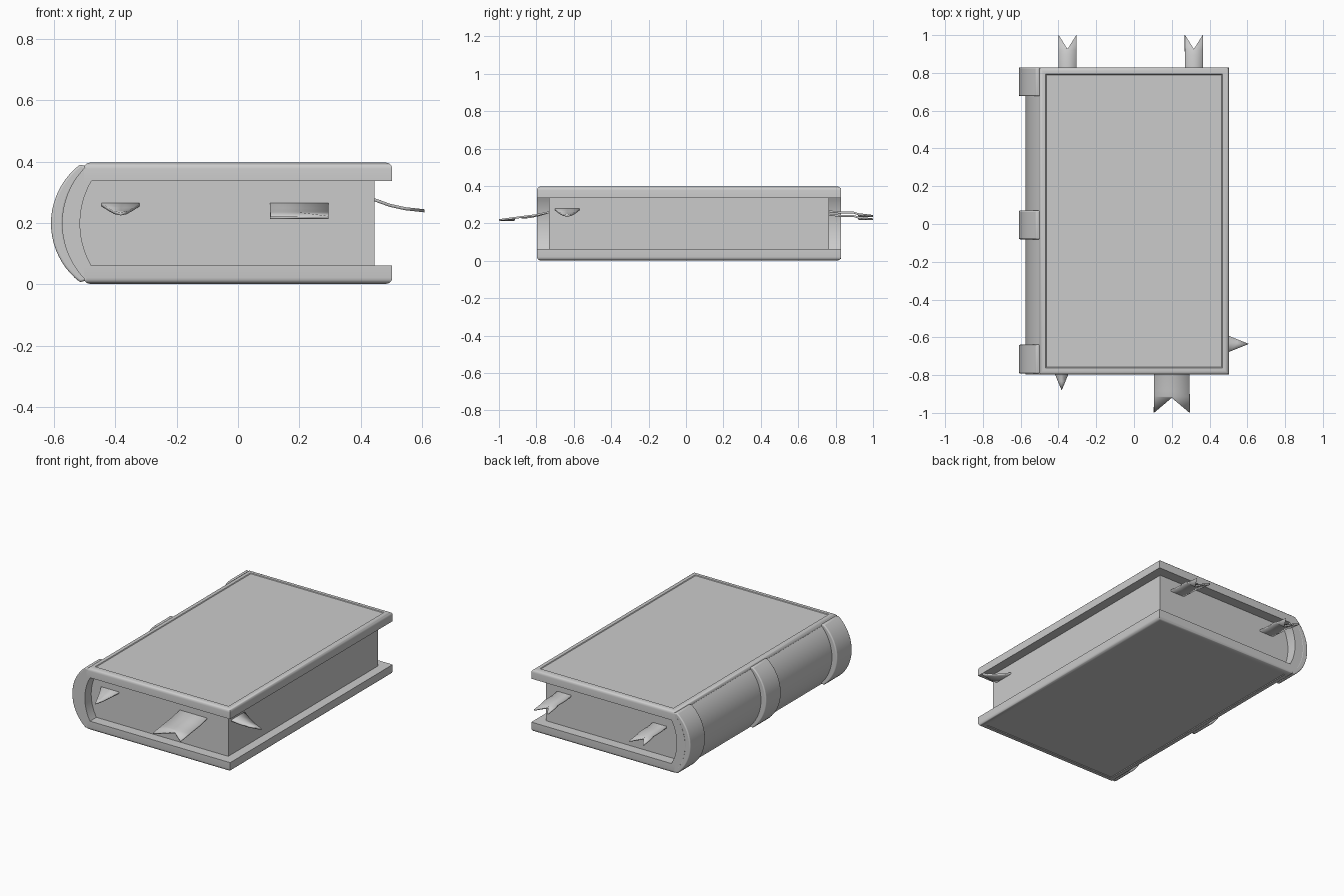
import bpy, bmesh, math
from mathutils import Matrix, Vector

if "Cube" in bpy.data.objects:
    bpy.data.objects.remove(bpy.data.objects["Cube"])

Y0, Y1 = -0.797, 0.829
ZC = 0.199


def finish(name, bm, angle=40):
    bmesh.ops.recalc_face_normals(bm, faces=bm.faces[:])
    me = bpy.data.meshes.new(name)
    bm.to_mesh(me)
    bm.free()
    ob = bpy.data.objects.new(name, me)
    bpy.context.collection.objects.link(ob)
    bpy.context.view_layer.objects.active = ob
    for o in bpy.context.selected_objects:
        o.select_set(False)
    ob.select_set(True)
    bpy.ops.object.shade_smooth_by_angle(angle=math.radians(angle))
    return ob


def arc(x_end, x_apex, half, n=20):
    """Circular arc in xz bulging to -x, listed from bottom to top."""
    sag = x_end - x_apex
    r = (half * half + sag * sag) / (2 * sag)
    a = math.asin(half / r)
    return [(x_apex + r - r * math.cos(t), ZC + r * math.sin(t))
            for t in (-a + 2 * a * i / n for i in range(n + 1))]


def prism(name, profile, y0, y1, bevel=0):
    bm = bmesh.new()
    f = bm.faces.new([bm.verts.new((x, y0, z)) for x, z in profile])
    ext = bmesh.ops.extrude_face_region(bm, geom=[f], use_keep_orig=True)
    for v in ext["geom"]:
        if isinstance(v, bmesh.types.BMVert):
            v.co.y = y1
    ob = finish(name, bm)
    if bevel:
        m = ob.modifiers.new("soft_edges", "BEVEL")
        m.width, m.segments, m.limit_method = bevel, 4, "ANGLE"
        m.angle_limit = math.radians(40)
    return ob


# Covers: slab with rounded outer rim and a shallow sunken panel
def cover(name, z_in, z_out):
    bm = bmesh.new()
    bmesh.ops.create_cube(bm, size=1)
    zm, h = (z_in + z_out) / 2, abs(z_out - z_in)
    for v in bm.verts:
        v.co = (v.co.x * 1.006, v.co.y * (Y1 - Y0) + (Y0 + Y1) / 2, v.co.z * h + zm)
    bm.faces.ensure_lookup_table()
    face = min(bm.faces, key=lambda f: abs(f.calc_center_median().z - z_out))
    bmesh.ops.bevel(bm, geom=list(face.edges), offset=0.02, segments=5,
                    profile=0.5, affect="EDGES")
    bm.normal_update()
    face = max((f for f in bm.faces if abs(f.calc_center_median().z - z_out) < 1e-4),
               key=lambda f: f.calc_area())
    bmesh.ops.inset_region(bm, faces=[face], thickness=0.022, depth=0)
    bmesh.ops.inset_region(bm, faces=[face], thickness=0.005, depth=-0.004)
    finish(name, bm)


cover("bottom_cover", 0.062, 0.002)
cover("top_cover", 0.337, 0.397)

# Page block, curved where it meets the spine
inner = arc(-0.478, -0.515, 0.138)
prism("page_block", inner + [(0.445, 0.337), (0.445, 0.062)], -0.733, 0.765)

# Curved spine shell
prism("spine", arc(-0.497, -0.574, 0.185) + inner[::-1], Y0, Y1)

# Three raised bands hooked over the covers
band = (arc(-0.515, -0.61, 0.192) + [(-0.48, 0.381), (-0.48, 0.366)]
        + arc(-0.505, -0.571, 0.167)[::-1] + [(-0.48, 0.032), (-0.48, 0.017)])
for i, yc in enumerate((-0.715, -0.005, 0.753)):
    prism("spine_band_%d" % (i + 1), band, yc - 0.076, yc + 0.076, 0.007)


# Page markers: stations are (distance from page edge, half width, z)
def marker(name, origin, angle, stations, notch=0.0):
    bm = bmesh.new()
    mat = Matrix.Translation(Vector(origin)) @ Matrix.Rotation(angle, 4, "Z")
    rows = []
    for i, (d, w, z) in enumerate(stations):
        cut = notch if i == len(stations) - 1 else 0
        rows.append([bm.verts.new(mat @ Vector((d - (cut if k == 0 else 0), k * w, z)))
                     for k in (-1, 0, 1)])
    for a, b in zip(rows, rows[1:]):
        for k in (0, 1):
            bm.faces.new((a[k], a[k + 1], b[k + 1], b[k]))
    bmesh.ops.remove_doubles(bm, verts=bm.verts[:], dist=1e-5)
    ob = finish(name, bm)
    m = ob.modifiers.new("thickness", "SOLIDIFY")
    m.thickness, m.offset = 0.01, 0


F, B, R = -math.pi / 2, math.pi / 2, 0.0
marker("front_pointed_marker", (-0.383, -0.733, 0), F,
       [(-0.03, 0.062, 0.26), (0, 0.062, 0.26), (0.05, 0.04, 0.245),
        (0.1, 0.02, 0.234), (0.147, 0, 0.23)])
marker("front_wide_marker", (0.2, -0.733, 0), F,
       [(-0.03, 0.095, 0.26), (0, 0.095, 0.26), (0.07, 0.095, 0.244),
        (0.15, 0.095, 0.234), (0.18, 0.095, 0.23), (0.266, 0.095, 0.218)], 0.08)
marker("side_pointed_marker", (0.445, -0.635, 0), R,
       [(-0.03, 0.065, 0.278), (0, 0.065, 0.276), (0.05, 0.045, 0.258),
        (0.1, 0.025, 0.247), (0.163, 0, 0.24)])
for name, x, dz in (("back_left_marker", -0.352, 0), ("back_right_marker", 0.317, 0.018)):
    marker(name, (x, 0.765, 0), B,
           [(-0.03, 0.048, 0.249 + dz), (0, 0.048, 0.247 + dz), (0.06, 0.048, 0.24 + dz),
            (0.13, 0.048, 0.24 + dz), (0.155, 0.048, 0.232 + dz),
            (0.235, 0.048, 0.222 + dz)], 0.075)
